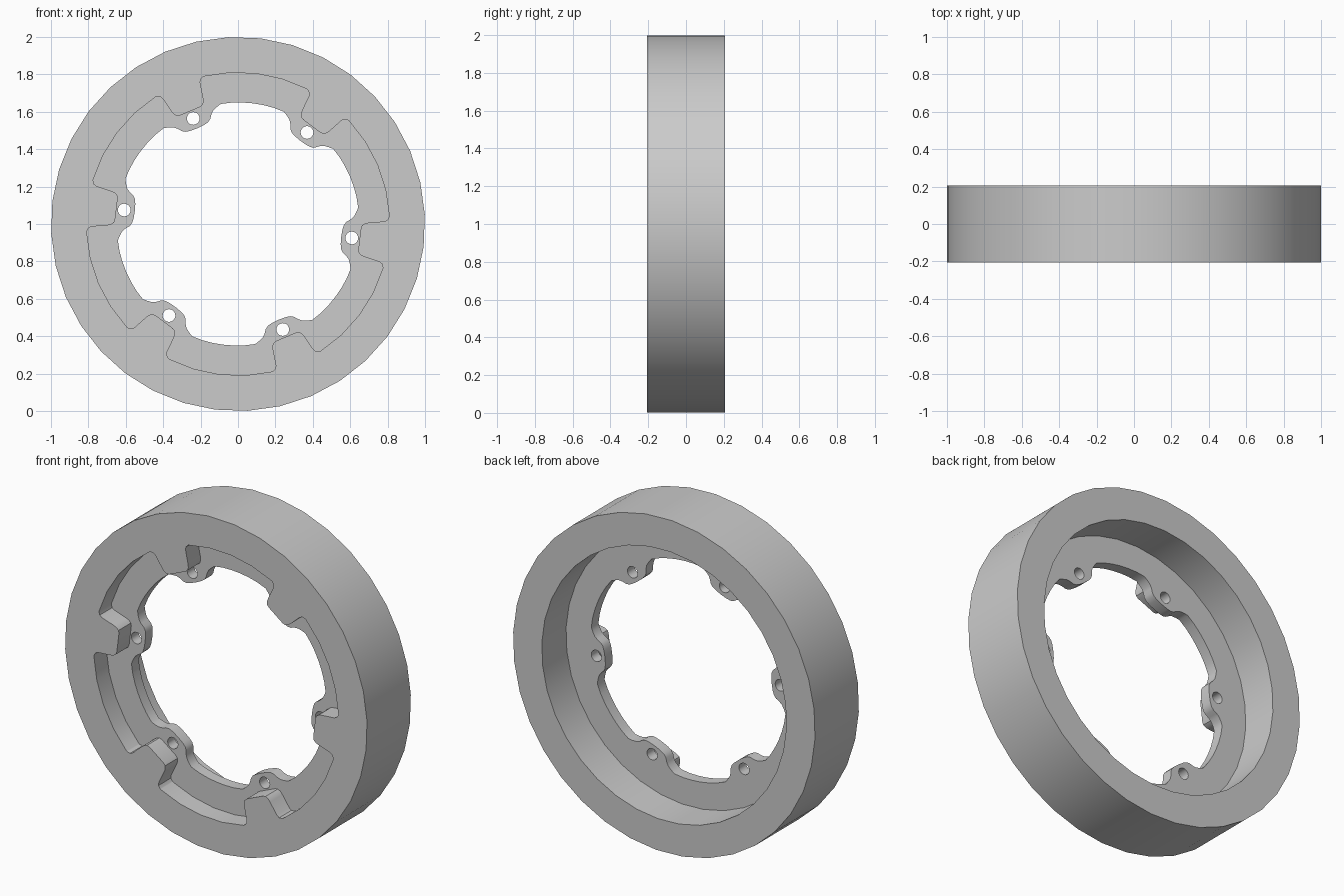
import bpy, bmesh
from math import cos, sin, radians, pi, atan2, hypot
from mathutils import Vector

cube = bpy.data.objects.get("Cube")
if cube:
    bpy.data.objects.remove(cube, do_unlink=True)

FRONT, BACK = -0.207, 0.207
LUG_ANGLE = 113            # direction of the first lug, others follow every 60 degrees
LUGS = [radians(LUG_ANGLE + 60 * i) for i in range(6)]

grey = bpy.data.materials.new("plain grey")
grey.use_nodes = True
grey.diffuse_color = (0.6, 0.6, 0.6, 1)
grey.node_tree.nodes["Principled BSDF"].inputs["Base Color"].default_value = (0.6, 0.6, 0.6, 1)


def circle(radius, sides, centre=(0, 0), turn=0.0):
    return [(centre[0] + radius * cos(turn + 2 * pi * i / sides),
             centre[1] + radius * sin(turn + 2 * pi * i / sides)) for i in range(sides)]


def six_fold(half, arc_radius, arc_degrees):
    """Outline from half a tooth (radial, sideways), mirrored and repeated, joined by arcs."""
    tooth = [(r, -t) for r, t in half] + [(r, t) for r, t in reversed(half) if t > 0]
    polar = [(hypot(r, t), atan2(t, r)) for r, t in tooth]
    polar += [(arc_radius, radians(a)) for a in arc_degrees]
    return [(r * cos(lug + a), r * sin(lug + a)) for lug in LUGS for r, a in polar]


def prism(name, outline, y0, y1):
    """Solid made by extruding an outline along y, centred on the ring axis."""
    bm = bmesh.new()
    face = bm.faces.new([bm.verts.new((x, y0, 1 + z)) for x, z in outline])
    out = bmesh.ops.extrude_face_region(bm, geom=[face])
    verts = [v for v in out["geom"] if isinstance(v, bmesh.types.BMVert)]
    bmesh.ops.translate(bm, verts=verts, vec=Vector((0, y1 - y0, 0)))
    bmesh.ops.recalc_face_normals(bm, faces=bm.faces)
    mesh = bpy.data.meshes.new(name)
    bm.to_mesh(mesh)
    bm.free()
    mesh.materials.append(grey)
    obj = bpy.data.objects.new(name, mesh)
    bpy.context.scene.collection.objects.link(obj)
    return obj


# Solid disc that the ring is cut from
turn = radians(LUG_ANGLE)
ring = prism("ring_body", circle(1.0, 36, turn=turn), FRONT, BACK)

# Front pocket with six blocks left standing
block = [(0.797, 0.135), (0.79, 0.118), (0.775, 0.109), (0.695, 0.093),
         (0.675, 0.087), (0.66, 0.075), (0.655, 0.058)]
pocket = six_fold(block, 0.81, (10, 20, 30, 40, 50))

# Central opening with six rounded lugs
lug = [(0.627, 0.165), (0.62, 0.14), (0.61, 0.115), (0.595, 0.098), (0.575, 0.083),
       (0.563, 0.065), (0.558, 0.04), (0.556, 0.0)]
opening = six_fold(lug, 0.65, (20, 25, 30, 35, 40))

cutters = [
    prism("pocket_cutter", pocket, FRONT - 0.1, -0.09),
    prism("recess_cutter", circle(0.81, 36, turn=turn), -0.022, BACK + 0.1),
    prism("opening_cutter", opening, FRONT - 0.2, BACK + 0.2),
]
# Screw hole through each lug
for a in LUGS:
    centre = (0.613 * cos(a), 0.613 * sin(a))
    cutters.append(prism("hole_cutter", circle(0.034, 20, centre), FRONT - 0.3, BACK + 0.3))

for cutter in cutters:
    cutter.hide_render = True
    cut = ring.modifiers.new(cutter.name, "BOOLEAN")
    cut.operation = "DIFFERENCE"
    cut.solver = "EXACT"
    cut.object = cutter

# Bake the cuts and drop the cutters
bpy.context.view_layer.update()
baked = bpy.data.meshes.new_from_object(ring.evaluated_get(bpy.context.evaluated_depsgraph_get()))
ring.modifiers.clear()
ring.data = baked
for cutter in cutters:
    bpy.data.objects.remove(cutter, do_unlink=True)

# Smooth the curved walls, keep the rims crisp
bpy.ops.object.select_all(action="DESELECT")
ring.select_set(True)
bpy.context.view_layer.objects.active = ring
bpy.ops.object.shade_smooth_by_angle(angle=radians(32))
